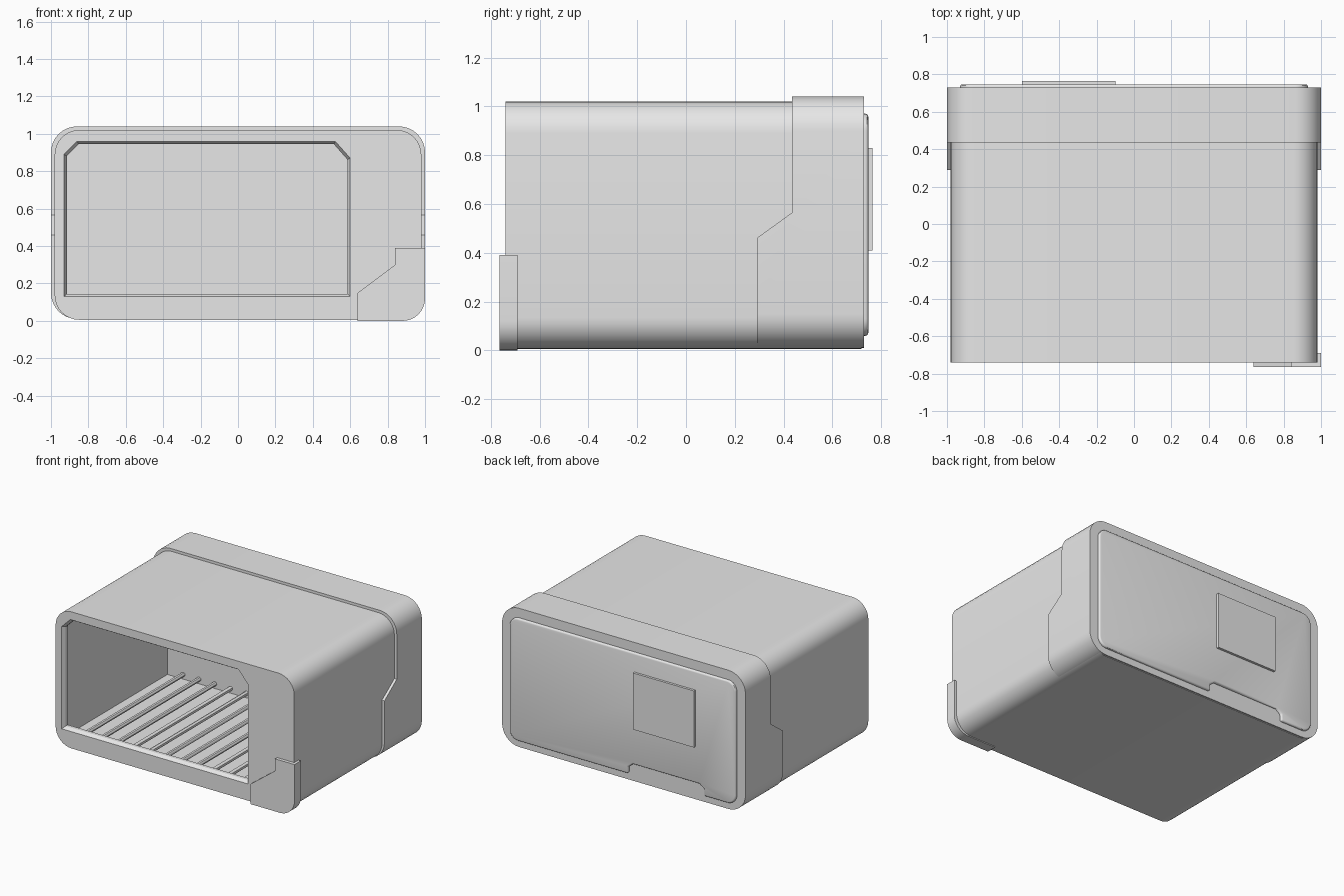
import bpy, bmesh, math
from mathutils import Vector

if "Cube" in bpy.data.objects:
    bpy.data.objects.remove(bpy.data.objects["Cube"], do_unlink=True)

grey = bpy.data.materials.new("light_grey")
grey.use_nodes = True
GREY = (0.8, 0.8, 0.8, 1)
grey.diffuse_color = GREY
grey.node_tree.nodes["Principled BSDF"].inputs["Base Color"].default_value = GREY


def rounded(x, z0, z1, r, segs=8):
    """Rounded rectangle in the x-z plane, centred on x = 0."""
    pts = []
    corners = [(x - r, z1 - r), (r - x, z1 - r), (r - x, z0 + r), (x - r, z0 + r)]
    for q, (cx, cz) in enumerate(corners):
        for i in range(segs + 1):
            a = math.pi / 2 * (q + i / segs)
            pts.append((cx + r * math.cos(a), cz + r * math.sin(a)))
    return pts


def loft(name, start, end, a, b, axis="y"):
    """Solid between two matching outlines, along y (x-z outline) or x (y-z outline)."""
    bm = bmesh.new()

    def ring(pts, d):
        return [bm.verts.new((u, d, v) if axis == "y" else (d, u, v)) for u, v in pts]
    r0, r1 = ring(start, a), ring(end, b)
    n = len(r0)
    bm.faces.new(r0)
    bm.faces.new(r1)
    for i in range(n):
        j = (i + 1) % n
        bm.faces.new((r0[i], r0[j], r1[j], r1[i]))
    bmesh.ops.recalc_face_normals(bm, faces=bm.faces)
    mesh = bpy.data.meshes.new(name)
    bm.to_mesh(mesh)
    bm.free()
    mesh.materials.append(grey)
    ob = bpy.data.objects.new(name, mesh)
    bpy.context.collection.objects.link(ob)
    return ob


def prism(name, pts, a, b, axis="y"):
    return loft(name, pts, pts, a, b, axis)


def box_outline(x0, x1, z0, z1):
    return [(x0, z0), (x1, z0), (x1, z1), (x0, z1)]


def activate(ob):
    bpy.ops.object.select_all(action="DESELECT")
    ob.select_set(True)
    bpy.context.view_layer.objects.active = ob


def cut(ob, cutter):
    mod = ob.modifiers.new("cut", "BOOLEAN")
    mod.operation = "DIFFERENCE"
    mod.solver = "EXACT"
    mod.object = cutter
    activate(ob)
    bpy.ops.object.modifier_apply(modifier=mod.name)


def bevel(ob, width, segments):
    mod = ob.modifiers.new("bevel", "BEVEL")
    mod.width = width
    mod.segments = segments
    mod.limit_method = "ANGLE"
    mod.angle_limit = math.radians(40)
    activate(ob)
    bpy.ops.object.modifier_apply(modifier=mod.name)


def smooth(ob):
    activate(ob)
    bpy.ops.object.shade_smooth_by_angle(angle=math.radians(30))


# Main shell and the thicker rear band
shell = prism("shell", rounded(0.98, 0.006, 1.02, 0.13), -0.74, 0.72)
band = prism("rear_band", rounded(1.0, 0.01, 1.04, 0.14), 0.29, 0.73)

# Band steps back above its lower side flaps
step = prism("band_step_cutter",
             [(0.2, 0.46), (0.29, 0.46), (0.435, 0.565), (0.435, 1.2), (0.2, 1.2)],
             -1.2, 1.2, "x")
cut(band, step)


# Front opening with clipped upper corners and a chamfered rim
def opening(inset):
    i = inset
    return [(-0.93 + i, 0.13 + i), (0.60 - i, 0.13 + i), (0.60 - i, 0.87 - i / 2),
            (0.52 - i / 2, 0.96 - i), (-0.86 + i / 2, 0.96 - i), (-0.93 + i, 0.89 - i / 2)]


rim = loft("rim_cutter", opening(-0.003), opening(0.015), -0.745, -0.715)
mouth = prism("mouth_cutter", opening(0.015), -0.73, -0.6)
chamber = prism("chamber_cutter", box_outline(-0.93, 0.62, 0.06, 0.965), -0.69, 0.5)
for cutter in (rim, mouth, chamber):
    cut(shell, cutter)
cut(band, chamber)

# Rear panel, notched along its lower edge
panel = prism("rear_panel", rounded(0.93, 0.06, 0.97, 0.07), 0.71, 0.747)
notch = prism("notch_cutter",
              [(-0.67, -0.1), (-0.045, -0.1), (-0.045, 0.11), (-0.085, 0.14),
               (-0.63, 0.14), (-0.67, 0.11)], 0.6, 0.9)
cut(panel, notch)
bevel(panel, 0.012, 3)

# Small plate on the rear panel
plate = prism("rear_plate", box_outline(-0.6, -0.1, 0.41, 0.83), 0.735, 0.765)

# Guard wrapped round the lower front corner
guard_outline = [(0.64, 0), (0.64, 0.15), (0.84, 0.30), (0.84, 0.39), (1.0, 0.39)]
radius = 0.12
for i in range(9):
    a = -math.pi / 2 * i / 8
    guard_outline.append((1 - radius + radius * math.cos(a), radius + radius * math.sin(a)))
guard = prism("corner_guard", guard_outline, -0.765, -0.69)

for ob in (shell, band, panel, guard):
    smooth(ob)

# Floor rails running front to back
RAILS = 11
for k in range(RAILS):
    x = -0.80 + 0.13 * k
    circle = [(x + 0.016 * math.cos(math.tau * i / 12), 0.095 + 0.016 * math.sin(math.tau * i / 12))
              for i in range(12)]
    rail = prism(f"floor_rail_{k + 1}", circle, -0.70, 0.505)
    smooth(rail)

for cutter in (step, rim, mouth, chamber, notch):
    bpy.data.objects.remove(cutter, do_unlink=True)
